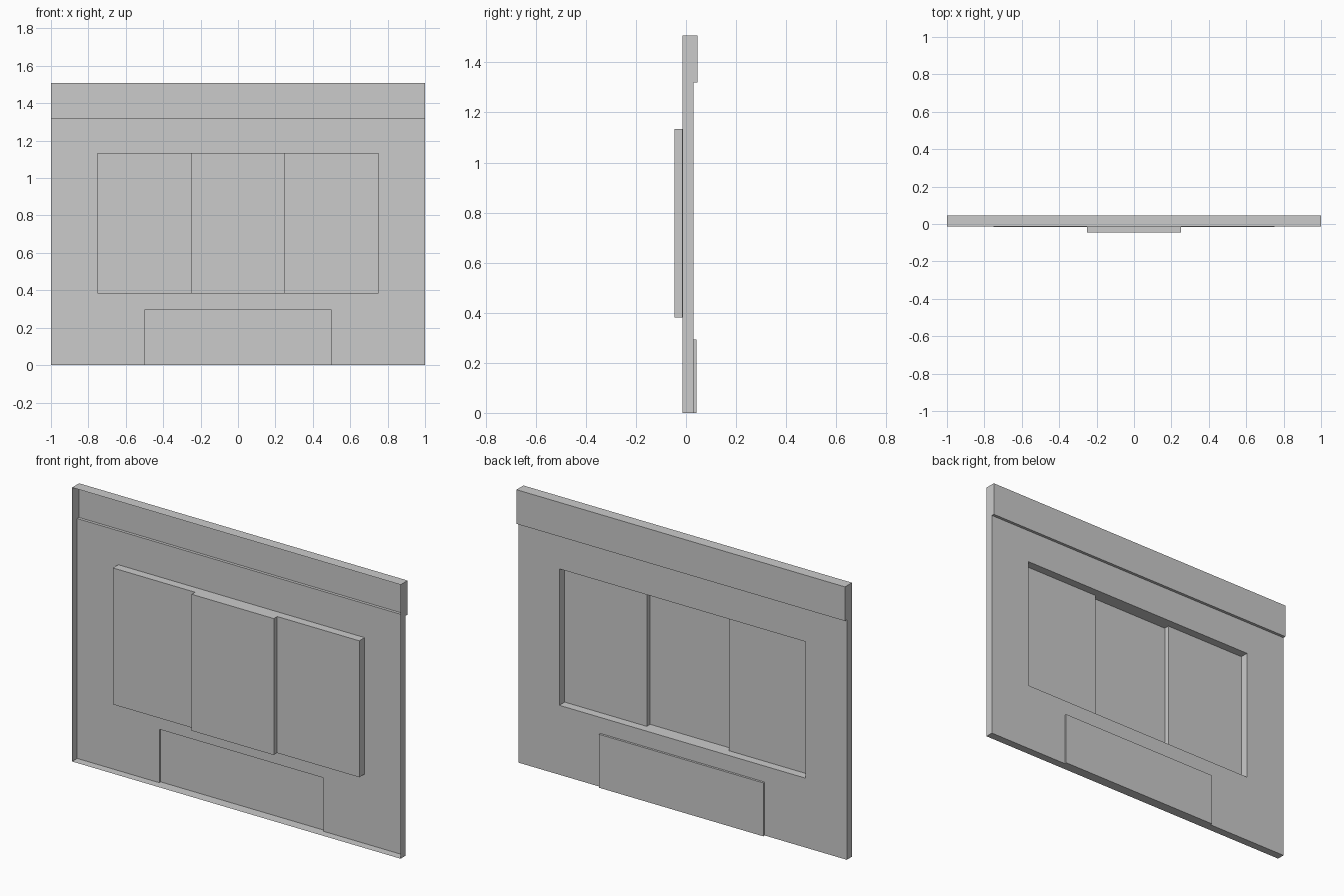
import bpy, bmesh

if "Cube" in bpy.data.objects:
    bpy.data.objects.remove(bpy.data.objects["Cube"])

# Depths (y) of the single-skin relief; the front side is open
RIM, WALL, HEADER, PLINTH = -0.0145, 0.03, 0.046, 0.042
SIDE_BAY, MID_BAY = -0.0165, -0.046
W, TOP, BAND = 1.0, 1.508, 1.32


def add_tray(bm, x0, x1, z0, z1, y, left=None, top=None, right=None, bottom=None):
    """Flat panel at depth y, with side walls running to the given depths."""
    c = [(x0, z0), (x0, z1), (x1, z1), (x1, z0)]
    bm.faces.new([bm.verts.new((x, y, z)) for x, z in c])
    for i, depth in enumerate((left, top, right, bottom)):
        if depth is None:
            continue
        a, b = c[i], c[(i + 1) % 4]
        pts = [(b, y), (a, y), (a, depth), (b, depth)]
        bm.faces.new([bm.verts.new((p[0], d, p[1])) for p, d in pts])


def make(name, trays):
    bm = bmesh.new()
    for args, rims in trays:
        add_tray(bm, *args, **rims)
    bmesh.ops.remove_doubles(bm, verts=bm.verts, dist=1e-5)
    mesh = bpy.data.meshes.new(name)
    bm.to_mesh(mesh)
    bm.free()
    bpy.context.collection.objects.link(bpy.data.objects.new(name, mesh))


# Main wall: grid of cells around the bay and plinth openings, with outer rims
xs = [-W, -0.75, -0.5, 0.5, 0.75, W]
zs = [0, 0.294, 0.382, 1.133, BAND]
cells = []
for i, (x0, x1) in enumerate(zip(xs, xs[1:])):
    for j, (z0, z1) in enumerate(zip(zs, zs[1:])):
        if (j == 2 and 1 <= i <= 3) or (j == 0 and i == 2):
            continue
        rims = {}
        if i == 0:
            rims["left"] = RIM
        if i == 4:
            rims["right"] = RIM
        if j == 0:
            rims["bottom"] = RIM
        cells.append(((x0, x1, z0, z1, WALL), rims))
make("wall", cells)

# Thicker band along the top
make("header_band", [((-W, W, BAND, TOP, HEADER),
                      dict(left=RIM, top=RIM, right=RIM, bottom=WALL))])

# Raised low panel on the back, its floor closing the wall bottom
make("plinth_panel", [((-0.5, 0.5, 0, 0.294, PLINTH),
                       dict(left=WALL, top=WALL, right=WALL, bottom=RIM))])

# Three recessed bays, the middle one deepest
bay_z = (0.382, 1.133)
make("left_bay", [((-0.75, -0.25, *bay_z, SIDE_BAY),
                   dict(left=WALL, top=WALL, bottom=WALL))])
make("right_bay", [((0.25, 0.75, *bay_z, SIDE_BAY),
                    dict(right=WALL, top=WALL, bottom=WALL))])
make("middle_bay", [((-0.25, 0.25, *bay_z, MID_BAY),
                     dict(left=SIDE_BAY, right=SIDE_BAY, top=WALL, bottom=WALL))])
